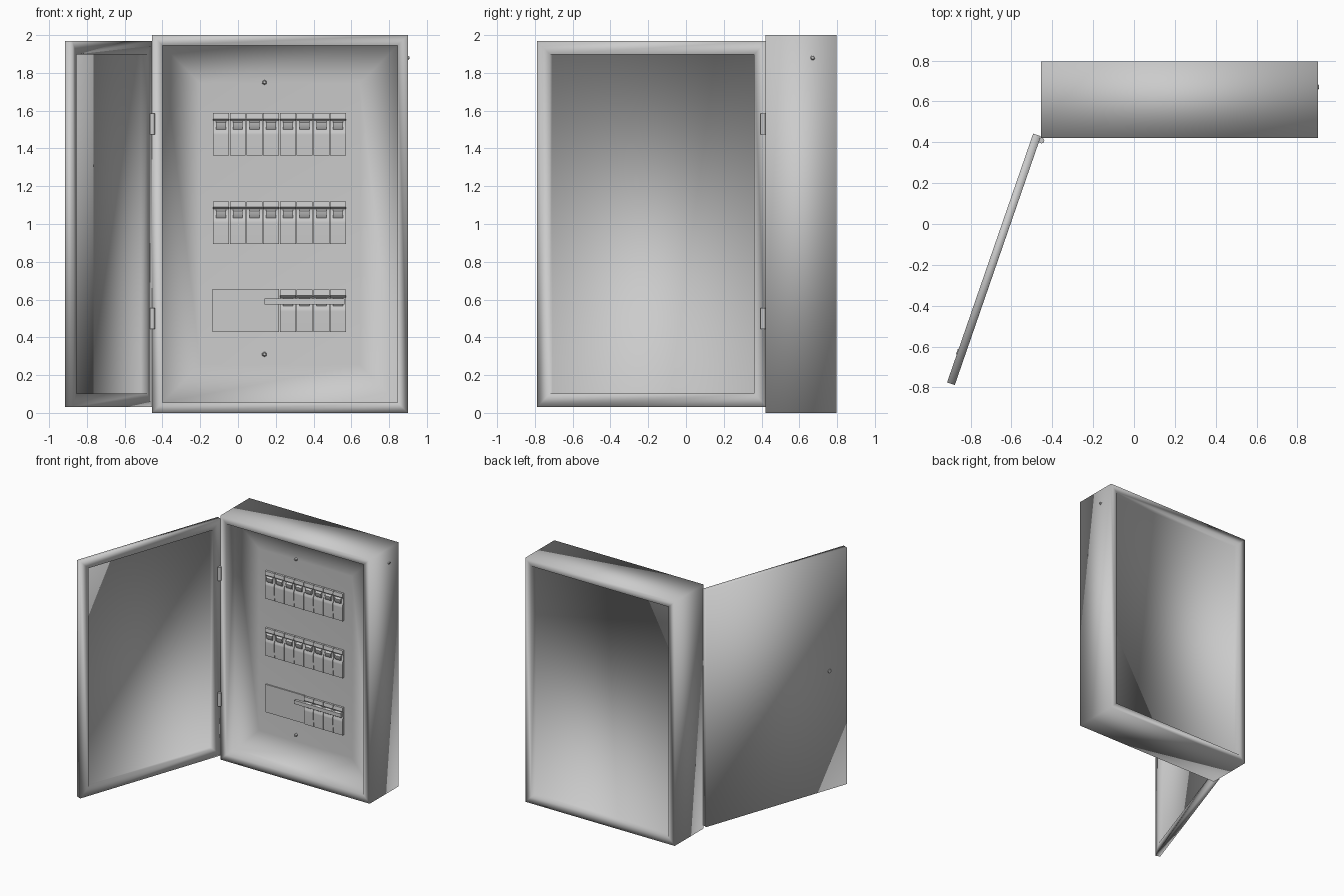
import bpy, bmesh, math
from mathutils import Matrix, Vector

if "Cube" in bpy.data.objects:
    bpy.data.objects.remove(bpy.data.objects["Cube"])

GREY = (0.6, 0.6, 0.6, 1)
paint = bpy.data.materials.new("light grey paint")
paint.use_nodes = True
paint.diffuse_color = GREY
paint.node_tree.nodes["Principled BSDF"].inputs["Base Color"].default_value = GREY


def finish(bm, name, angle=None):
    """Turn a bmesh into a painted object; angle=None keeps flat faces."""
    bmesh.ops.recalc_face_normals(bm, faces=bm.faces)
    mesh = bpy.data.meshes.new(name)
    bm.to_mesh(mesh)
    bm.free()
    mesh.materials.append(paint)
    obj = bpy.data.objects.new(name, mesh)
    bpy.context.collection.objects.link(obj)
    if angle is not None:
        bpy.ops.object.select_all(action="DESELECT")
        bpy.context.view_layer.objects.active = obj
        obj.select_set(True)
        bpy.ops.object.shade_smooth_by_angle(angle=math.radians(angle))
    return obj


def add_box(bm, lo, hi):
    lo, hi = Vector(lo), Vector(hi)
    size = Matrix.Diagonal((*(hi - lo), 1))
    bmesh.ops.create_cube(bm, size=1, matrix=Matrix.Translation((lo + hi) / 2) @ size)


def recess(bm, direction, rim, depth):
    """Inset the face looking along direction and push it inward."""
    bm.normal_update()
    direction = Vector(direction)
    face = max(bm.faces, key=lambda f: f.normal.dot(direction))
    bmesh.ops.inset_region(bm, faces=[face], thickness=rim, use_even_offset=True)
    floor = bmesh.ops.extrude_discrete_faces(bm, faces=[face])["faces"][0]
    bmesh.ops.translate(bm, verts=floor.verts, vec=-direction * depth)
    return floor


def add_profile(bm, points, x0, x1):
    """Extrude a (y, z) outline from x0 to x1."""
    face = bm.faces.new([bm.verts.new((x0, y, z)) for y, z in points])
    new = bmesh.ops.extrude_face_region(bm, geom=[face])["geom"]
    verts = [v for v in new if isinstance(v, bmesh.types.BMVert)]
    bmesh.ops.translate(bm, verts=verts, vec=(x1 - x0, 0, 0))


# Cabinet: front opening dished down to a mounting panel, recessed back
FRONT_Y, PANEL_Y, BACK_Y = 0.421, 0.557, 0.796
WALL = 0.11
bm = bmesh.new()
add_box(bm, (-0.455, FRONT_Y, 0), (0.9, BACK_Y, 2))
panel = recess(bm, (0, -1, 0), 0.055, WALL)
bm.normal_update()
bmesh.ops.inset_region(bm, faces=[panel], thickness=0.2, use_even_offset=True)
bmesh.ops.translate(bm, verts=panel.verts, vec=(0, PANEL_Y - FRONT_Y - WALL, 0))
recess(bm, (0, 1, 0), 0.055, 0.06)
finish(bm, "cabinet", 180)

# Door: thin sheet with a raised rim on its inner face, swung open
door_place = Matrix.Translation((-0.475, 0.436, 0)) @ Matrix.Rotation(math.atan2(-0.945, -0.327), 4, "Z")
bm = bmesh.new()
add_box(bm, (0, -0.02, 0.03), (1.289, 0.02, 1.97))
recess(bm, (0, 1, 0), 0.073, 0.036)
finish(bm, "door", 95).matrix_world = door_place

# Lock on the outer face of the door
bm = bmesh.new()
bmesh.ops.create_cone(bm, cap_ends=True, segments=12, radius1=0.016, radius2=0.013, depth=0.006,
                      matrix=Matrix.Translation((1.13, -0.021, 1)) @ Matrix.Rotation(math.pi / 2, 4, "X"))
finish(bm, "door_lock", 30).matrix_world = door_place

# Hinges
for name, z in (("lower_hinge", 0.5), ("upper_hinge", 1.53)):
    bm = bmesh.new()
    bmesh.ops.create_cone(bm, cap_ends=True, segments=8, radius1=0.014, radius2=0.014, depth=0.11,
                          matrix=Matrix.Translation((-0.453, 0.408, z)))
    finish(bm, name, 50)

# Breaker rows
PITCH = 0.0885
LEFT = -0.134
BODY = ((0, 0), (-0.018, 0), (-0.022, 0.11), (-0.022, 0.125), (-0.01, 0.145),
        (-0.01, 0.185), (-0.022, 0.195), (-0.018, 0.225), (0, 0.225))
LEVER = ((-0.008, 0.13), (-0.024, 0.15), (-0.028, 0.175), (-0.008, 0.185))


def breaker(bm, x, z):
    body = [(PANEL_Y + y, z + h) for y, h in BODY]
    lever = [(PANEL_Y + y, z + h) for y, h in LEVER]
    add_profile(bm, body, x + 0.002, x + PITCH - 0.002)
    add_profile(bm, lever, x + 0.018, x + PITCH - 0.018)


for name, z, slots in (("upper_breakers", 1.362, range(8)),
                       ("middle_breakers", 0.895, range(8)),
                       ("lower_breakers", 0.427, range(4, 8))):
    bm = bmesh.new()
    for i in slots:
        breaker(bm, LEFT + i * PITCH, z)
    finish(bm, name, 35)

# Blank cover beside the lower breakers, and the shared lever bar
bm = bmesh.new()
add_box(bm, (LEFT, PANEL_Y - 0.01, 0.427), (LEFT + 4 * PITCH - 0.003, PANEL_Y, 0.655))
finish(bm, "blank_cover")
bm = bmesh.new()
add_box(bm, (0.14, PANEL_Y - 0.03, 0.575), (0.565, PANEL_Y - 0.008, 0.605))
finish(bm, "lever_bar")

# Small screws on the panel and on the side wall
FACE_FRONT = Matrix.Rotation(math.pi / 2, 4, "X")
FACE_SIDE = Matrix.Rotation(math.pi / 2, 4, "Y")
for name, place, turn, depth in (("upper_screw", (0.14, PANEL_Y - 0.01, 1.75), FACE_FRONT, 0.024),
                                 ("lower_screw", (0.14, PANEL_Y - 0.01, 0.31), FACE_FRONT, 0.024),
                                 ("side_screw", (0.903, 0.671, 1.88), FACE_SIDE, 0.008)):
    bm = bmesh.new()
    bmesh.ops.create_cone(bm, cap_ends=True, segments=6, radius1=0.014, radius2=0.008, depth=depth,
                          matrix=Matrix.Translation(place) @ turn)
    finish(bm, name, 30)
